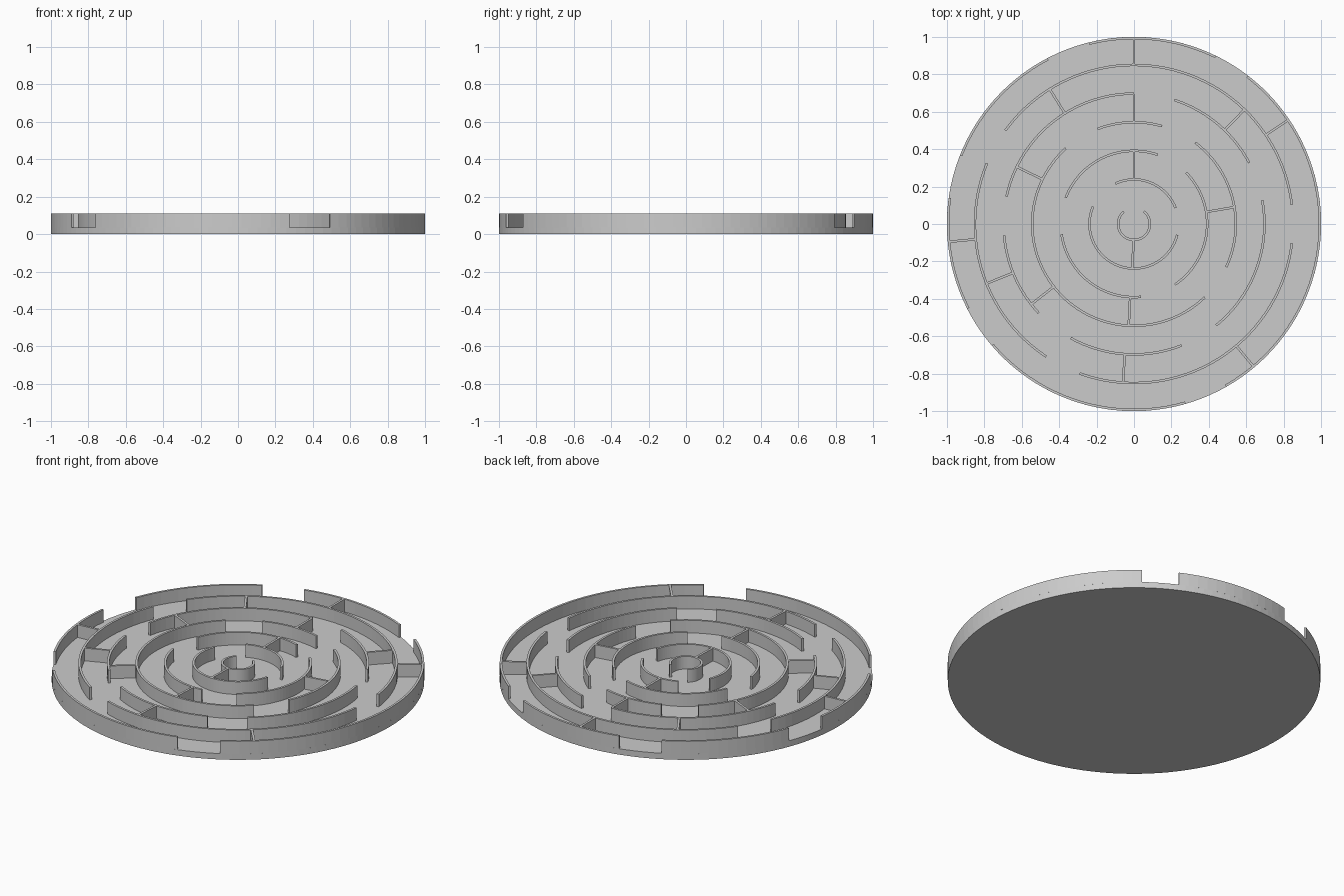
import bpy
import math

default = bpy.data.objects.get("Cube")
if default:
    bpy.data.objects.remove(default, do_unlink=True)

# Single matte grey
grey = bpy.data.materials.new("light grey")
grey.use_nodes = True
grey.diffuse_color = (0.6, 0.6, 0.6, 1)
grey.node_tree.nodes["Principled BSDF"].inputs["Base Color"].default_value = grey.diffuse_color

FLOOR, TOP, THICK = 0.035, 0.11, 0.013
STEP = 3  # degrees per facet
RADII = [0.085, 0.238, 0.391, 0.544, 0.697, 0.85, 0.9935]


def add_object(name, verts, faces):
    mesh = bpy.data.meshes.new(name)
    mesh.from_pydata(verts, [], faces)
    mesh.materials.append(grey)
    obj = bpy.data.objects.new(name, mesh)
    bpy.context.collection.objects.link(obj)
    return obj


def polar(r, deg, z):
    a = math.radians(deg)
    return (r * math.cos(a), r * math.sin(a), z)


def arc_wall(name, r, start, end):
    """Rectangular section swept around the centre, with closed ends."""
    n = max(2, round((end - start) / STEP))
    lo, hi = r - THICK / 2, r + THICK / 2
    verts, faces = [], []
    for i in range(n + 1):
        a = start + (end - start) * i / n
        verts += [polar(lo, a, FLOOR), polar(hi, a, FLOOR), polar(hi, a, TOP), polar(lo, a, TOP)]
    for i in range(n):
        for k in range(4):
            m = (k + 1) % 4
            faces.append((4 * i + k, 4 * i + 4 + k, 4 * i + 4 + m, 4 * i + m)[::-1])
    faces += [(0, 1, 2, 3), (4 * n + 3, 4 * n + 2, 4 * n + 1, 4 * n)]
    return add_object(name, verts, faces)


def radial_wall(name, inner, deg):
    """Straight divider joining one ring to the next."""
    r0, r1 = RADII[inner] + THICK / 2, RADII[inner + 1] - THICK / 2
    bpy.ops.mesh.primitive_cube_add(size=1, location=polar((r0 + r1) / 2, deg, (FLOOR + TOP) / 2),
                                    rotation=(0, 0, math.radians(deg)))
    obj = bpy.context.object
    obj.name = name
    obj.scale = (r1 - r0 + 0.002, THICK, TOP - FLOOR)
    obj.data.materials.append(grey)


# Round base plate
bpy.ops.mesh.primitive_cylinder_add(vertices=120, radius=1, depth=FLOOR, location=(0, 0, FLOOR / 2))
base = bpy.context.object
base.name = "base_plate"
base.data.materials.append(grey)

# Curved walls, from the innermost ring outward (start and end angles)
RING_ARCS = [
    [(130, 412)],
    [(21, 115), (157, 346)],
    [(71, 159), (-56, 44.5), (188, 275.5)],
    [(74, 111), (-25, 53), (132, 314)],
    [(90, 168), (28, 72), (-51, 10.5), (241, 291.5), (185, 223)],
    [(7, 144), (250, 353), (157.5, 236.5)],
    [(64, 104), (117.5, 158.5), (172, 207), (220.5, 286), (299.5, 412.5)],
]
for ring, arcs in enumerate(RING_ARCS):
    for i, (start, end) in enumerate(arcs):
        arc_wall(f"ring_{ring + 1}_wall_{i + 1}", RADII[ring], start, end)

# Straight dividers: inner ring index and its angles
DIVIDERS = {0: [268], 1: [90], 2: [267, 9.5], 3: [90, 154, 218],
            4: [122, 202, 266, 46], 5: [90, 185.5, 310, 34]}
for inner, angles in DIVIDERS.items():
    for i, deg in enumerate(angles):
        radial_wall(f"divider_{inner + 1}_{i + 1}", inner, deg)
